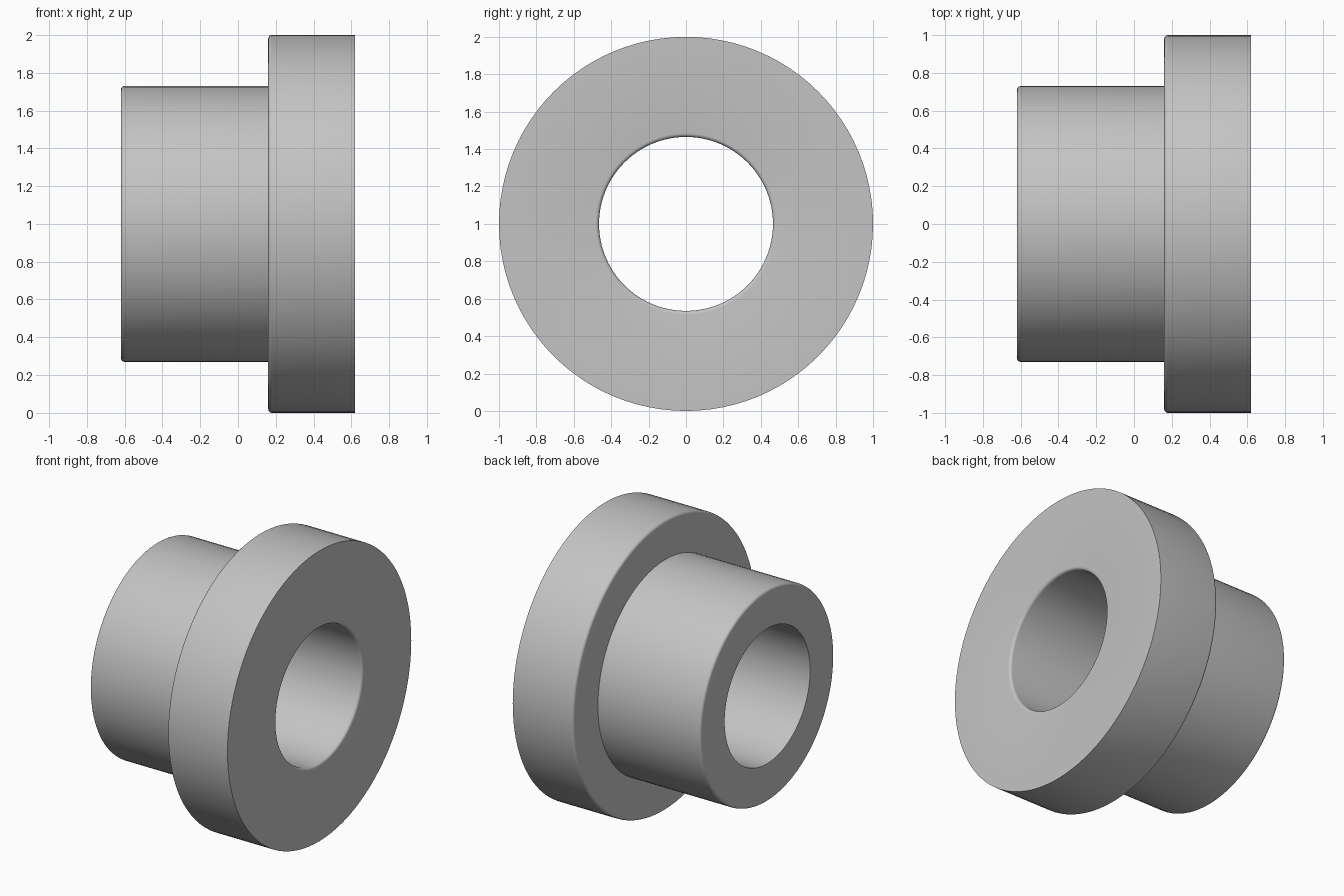
import bpy, bmesh, math

if "Cube" in bpy.data.objects:
    bpy.data.objects.remove(bpy.data.objects["Cube"])

SIDES = 96
FILLET = 0.02
STEPS = 5


def rounded(cx, cr, start, end):
    """Quarter-round corner as (x, radius) points, angles in degrees."""
    pts = []
    for i in range(STEPS + 1):
        a = math.radians(start + (end - start) * i / STEPS)
        pts.append((cx + FILLET * math.cos(a), cr + FILLET * math.sin(a)))
    return pts


# Closed half-section of the bushing: x along the axis, radius outwards
X0, X1, X2 = -0.62, 0.16, 0.62
BORE, SLEEVE, FLANGE = 0.465, 0.73, 1.0
profile = [(X0, BORE)]
profile += rounded(X0 + FILLET, SLEEVE - FILLET, 180, 90)    # sleeve end
profile += [(X1, SLEEVE)]
profile += rounded(X1 + FILLET, FLANGE - FILLET, 180, 90)    # flange inner rim
profile += [(X2, FLANGE)]
profile += rounded(X2 - FILLET, BORE + FILLET, 0, -90)       # bore mouth

# Revolve the section around the x axis
bm = bmesh.new()
rings = []
for i in range(SIDES):
    a = 2 * math.pi * i / SIDES
    rings.append([bm.verts.new((x, r * math.cos(a), 1 + r * math.sin(a)))
                  for x, r in profile])
n = len(profile)
for i in range(SIDES):
    a, b = rings[i], rings[(i + 1) % SIDES]
    for j in range(n):
        k = (j + 1) % n
        bm.faces.new((a[j], a[k], b[k], b[j]))
bmesh.ops.recalc_face_normals(bm, faces=bm.faces)

mesh = bpy.data.meshes.new("flanged_bushing")
bm.to_mesh(mesh)
bm.free()
bushing = bpy.data.objects.new("flanged_bushing", mesh)
bpy.context.collection.objects.link(bushing)

# Plain grey finish
grey = bpy.data.materials.new("light grey")
grey.diffuse_color = (0.55, 0.55, 0.55, 1)
grey.use_nodes = True
grey.node_tree.nodes["Principled BSDF"].inputs["Base Color"].default_value = grey.diffuse_color
mesh.materials.append(grey)

# Smooth barrel, crisp edges
bpy.context.view_layer.objects.active = bushing
bushing.select_set(True)
bpy.ops.object.shade_smooth_by_angle(angle=math.radians(30))
